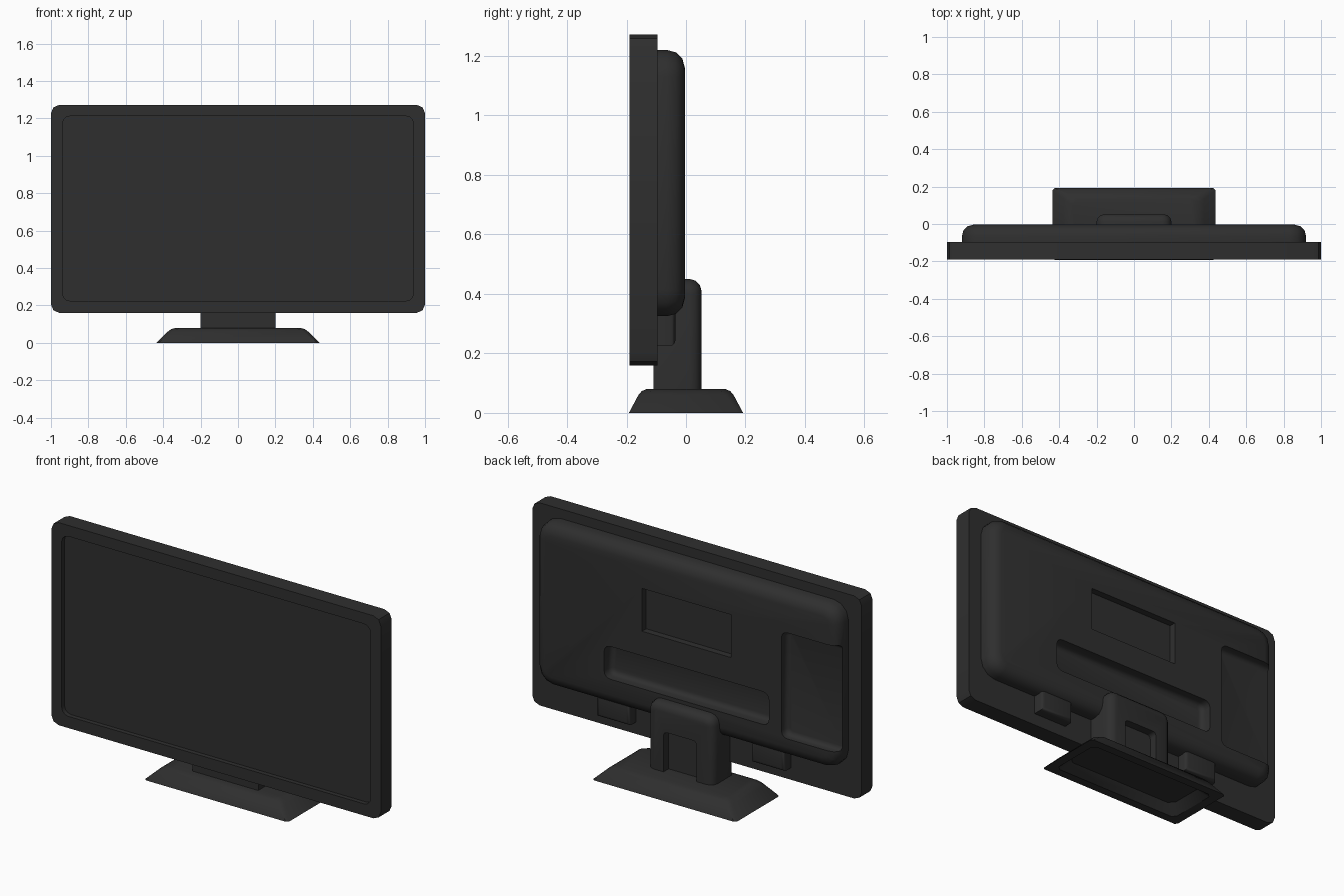
import bpy, bmesh, math

if "Cube" in bpy.data.objects:
    bpy.data.objects.remove(bpy.data.objects["Cube"])

DARK = bpy.data.materials.new("dark_plastic")
DARK.diffuse_color = (0.028, 0.028, 0.028, 1)
DARK.use_nodes = True
DARK.node_tree.nodes["Principled BSDF"].inputs["Base Color"].default_value = DARK.diffuse_color


def finish(name, bm):
    bmesh.ops.recalc_face_normals(bm, faces=bm.faces)
    me = bpy.data.meshes.new(name)
    bm.to_mesh(me)
    bm.free()
    ob = bpy.data.objects.new(name, me)
    bpy.context.collection.objects.link(ob)
    me.materials.append(DARK)
    return ob


def bevel(bm, pick, radius, segs=3):
    edges = [e for e in bm.edges if pick(e.verts[0].co, e.verts[1].co)]
    bmesh.ops.bevel(bm, geom=edges, offset=radius, segments=segs,
                    profile=0.5, affect='EDGES')


def cuboid(x, y, z):
    bm = bmesh.new()
    bmesh.ops.create_cube(bm, size=1)
    for v in bm.verts:
        v.co = [(r[0] + r[1]) / 2 + c * (r[1] - r[0]) for c, r in zip(v.co, (x, y, z))]
    return bm


def box(name, x, y, z, corner=0, back=0, front=0, segs=3):
    """Box from (min, max) ranges; corner rounds edges along y, back/front round those rims."""
    bm = cuboid(x, y, z)
    if corner:
        bevel(bm, lambda a, b: abs(a.y - b.y) > 1e-4, corner, segs)
    for radius, yy in ((back, y[1]), (front, y[0])):
        if radius:
            bevel(bm, lambda a, b: abs(a.y - yy) < 1e-5 and abs(b.y - yy) < 1e-5, radius)
    return finish(name, bm)


def activate(ob):
    bpy.ops.object.select_all(action='DESELECT')
    ob.select_set(True)
    bpy.context.view_layer.objects.active = ob


def cut(ob, *cutters):
    for c in cutters:
        c.hide_render = True
        m = ob.modifiers.new("cut", 'BOOLEAN')
        m.operation, m.solver, m.object = 'DIFFERENCE', 'EXACT', c
        activate(ob)
        bpy.ops.object.modifier_apply(modifier=m.name)
        bpy.data.objects.remove(c)


# Front frame with recessed screen
frame = box("screen_frame", (-1, 1), (-0.19, -0.095), (0.16, 1.272), corner=0.045, segs=2)
cut(frame, box("screen_cutter", (-0.938, 0.938), (-0.3, -0.165), (0.224, 1.212), corner=0.04))

# Rear shell: rounded back, label recess, long slot, side connector bay
shell = box("rear_shell", (-0.92, 0.92), (-0.1, -0.004), (0.325, 1.22), corner=0.09, back=0.06)
cut(shell,
    box("label_cutter", (-0.27, 0.27), (-0.04, 0.1), (0.785, 1.02)),
    box("slot_cutter", (-0.5, 0.5), (-0.065, 0.1), (0.47, 0.65), corner=0.035, front=0.025),
    box("bay_cutter", (-1.1, -0.576), (-0.05, 0.1), (0.43, 1.012), corner=0.035, front=0.025))

# Small blocks under the shell
blocks = [box("lower_block_" + label, sorted((s * 0.37, s * 0.57)),
              (-0.1, -0.036), (0.225, 0.36), back=0.018)
          for s, label in ((1, "left"), (-1, "right"))]

# Stand neck with rounded rear and a notch
bm = cuboid((-0.2, 0.2), (-0.11, 0.052), (0.07, 0.45))
bevel(bm, lambda a, b: min(a.z, b.z) > 0.4 and abs(a.y - b.y) > 0.1, 0.05)
bevel(bm, lambda a, b: min(a.y, b.y) > 0.05 and max(a.z, b.z) > 0.1, 0.04)
neck = finish("stand_neck", bm)
cut(neck, box("notch_cutter", (-0.1, 0.1), (0.008, 0.2), (0, 0.3), corner=0.02))

# Hollow flared base, lofted from rings: half width, half depth, height, corner cut
RINGS = [(0.34, 0.11, 0.045, 0.03), (0.385, 0.145, 0, 0.02), (0.437, 0.192, 0, 0.012),
         (0.375, 0.16, 0.06, 0.025), (0.357, 0.149, 0.073, 0.03), (0.33, 0.133, 0.08, 0.03)]
bm = bmesh.new()
loops = []
for hx, hy, z, c in RINGS:
    pts = [(hx, hy - c), (hx - c, hy), (c - hx, hy), (-hx, hy - c),
           (-hx, c - hy), (c - hx, -hy), (hx - c, -hy), (hx, c - hy)]
    loops.append([bm.verts.new((px, py, z)) for px, py in pts])
for a, b in zip(loops, loops[1:]):
    for i in range(8):
        j = (i + 1) % 8
        bm.faces.new((a[i], a[j], b[j], b[i]))
bm.faces.new(loops[0])
bm.faces.new(loops[-1])
base = finish("stand_base", bm)

for ob in (frame, shell, neck, base, *blocks):
    activate(ob)
    bpy.ops.object.shade_smooth_by_angle(angle=math.radians(35))
